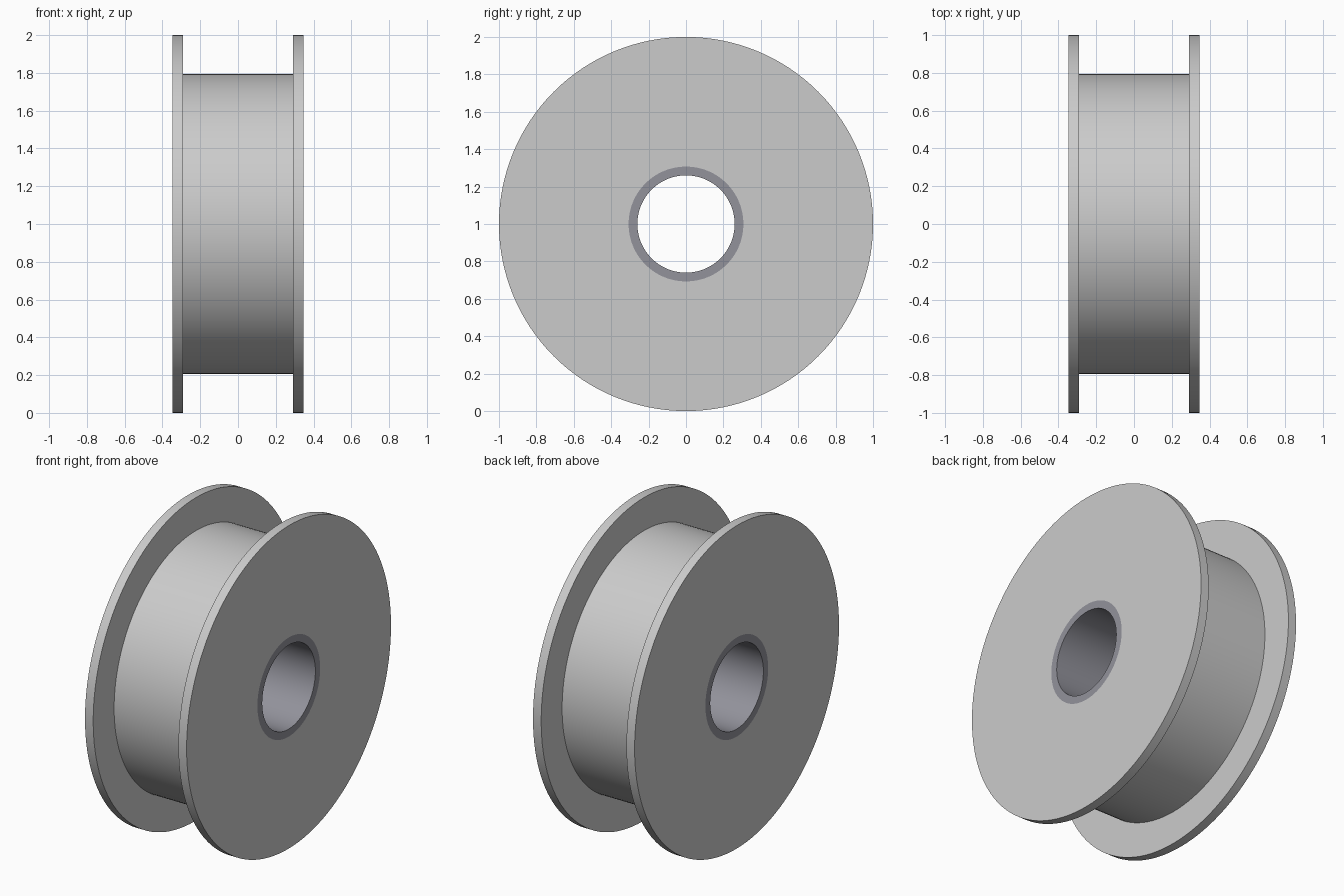
import bpy
import bmesh
import math

cube = bpy.data.objects.get("Cube")
if cube:
    bpy.data.objects.remove(cube, do_unlink=True)

SEGMENTS = 128
HALF_WIDTH = 0.348      # outer faces of the flanges
HALF_GROOVE = 0.292     # inner faces of the flanges
RIM_R, DRUM_R = 1.0, 0.795
HUB_R, BORE_R = 0.307, 0.26


def make_material(name, rgb):
    mat = bpy.data.materials.new(name)
    mat.use_nodes = True
    mat.diffuse_color = (*rgb, 1)
    bsdf = next(n for n in mat.node_tree.nodes if n.type == 'BSDF_PRINCIPLED')
    bsdf.inputs["Base Color"].default_value = (*rgb, 1)
    return mat


def revolve(name, profile, mat):
    """Turn a closed (x, radius) profile about the axle line y = 0, z = 1."""
    bm = bmesh.new()
    rings = []
    for i in range(SEGMENTS):
        a = 2 * math.pi * i / SEGMENTS
        rings.append([bm.verts.new((x, r * math.sin(a), 1 + r * math.cos(a)))
                      for x, r in profile])
    n = len(profile)
    for i, ring in enumerate(rings):
        nxt = rings[(i + 1) % SEGMENTS]
        for j in range(n):
            k = (j + 1) % n
            bm.faces.new((ring[j], ring[k], nxt[k], nxt[j]))
    bmesh.ops.recalc_face_normals(bm, faces=bm.faces)
    mesh = bpy.data.meshes.new(name)
    bm.to_mesh(mesh)
    bm.free()
    mesh.materials.append(mat)
    obj = bpy.data.objects.new(name, mesh)
    bpy.context.collection.objects.link(obj)
    bpy.ops.object.select_all(action='DESELECT')
    obj.select_set(True)
    bpy.context.view_layer.objects.active = obj
    bpy.ops.object.shade_smooth_by_angle(angle=math.radians(30))
    return obj


light_grey = make_material("light grey", (0.6, 0.6, 0.6))
steel_grey = make_material("steel grey", (0.29, 0.29, 0.33))

# Spool: two flanges joined by the drum, with a hole for the hub
half = [(HALF_WIDTH, HUB_R), (HALF_WIDTH, RIM_R),
        (HALF_GROOVE, RIM_R), (HALF_GROOVE, DRUM_R)]
revolve("spool_body", half + [(-x, r) for x, r in reversed(half)], light_grey)

# Hub sleeve: flush with the flanges, open through the middle
revolve("hub_sleeve", [(HALF_WIDTH, BORE_R), (HALF_WIDTH, HUB_R),
                       (-HALF_WIDTH, HUB_R), (-HALF_WIDTH, BORE_R)], steel_grey)
